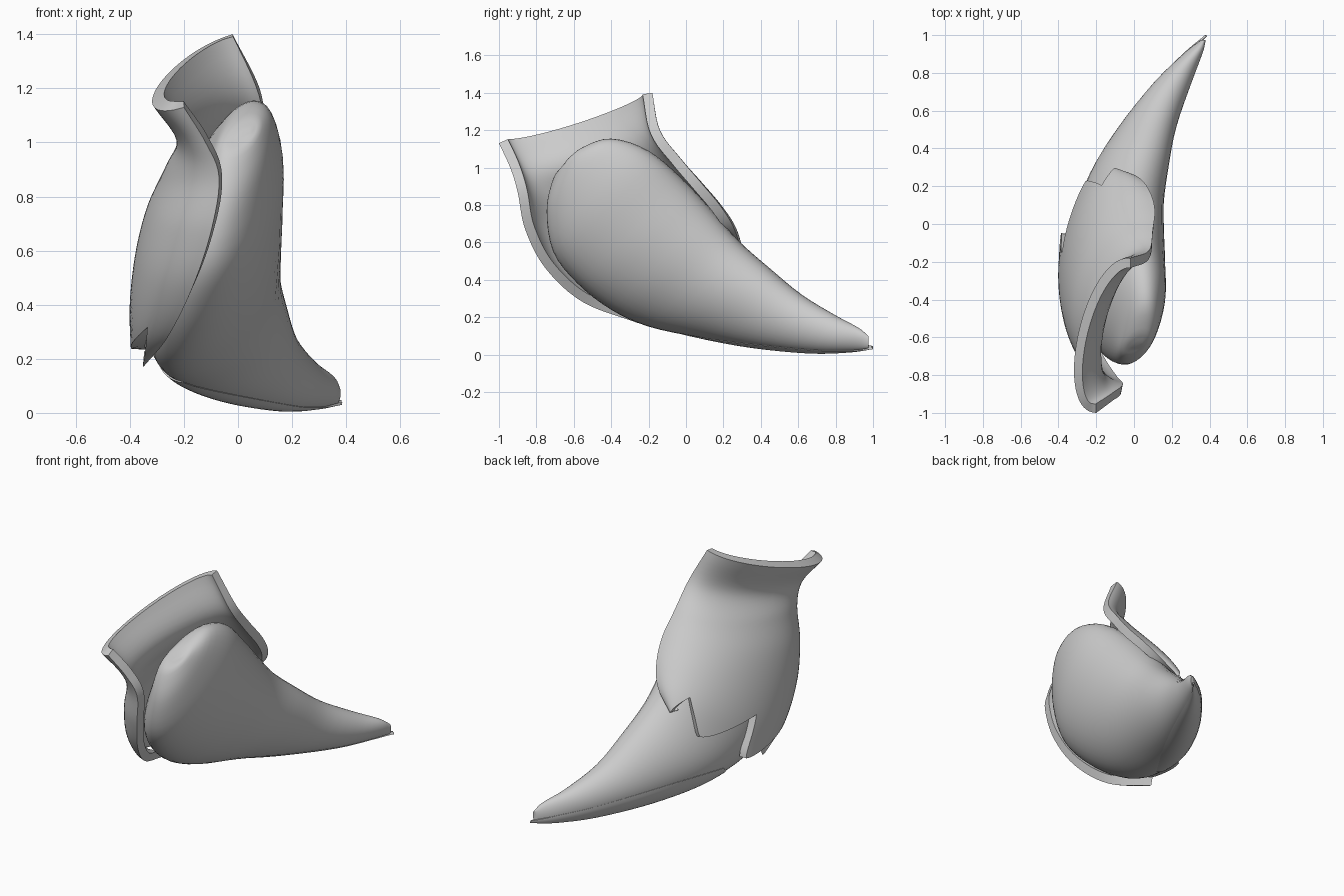
import bpy, math
from mathutils import Vector as V

if "Cube" in bpy.data.objects:
    bpy.data.objects.remove(bpy.data.objects["Cube"])


def spline(pts, v):
    """Catmull-Rom point on a list of vectors, v in 0..1"""
    n = len(pts) - 1
    f = min(max(v, 0), 1) * n
    i = min(int(f), n - 1)
    t = f - i
    b, c = pts[i], pts[i + 1]
    a = pts[i - 1] if i > 0 else b * 2 - c
    d = pts[i + 2] if i + 2 <= n else c * 2 - b
    return 0.5 * (2 * b + (c - a) * t + (2 * a - 5 * b + 4 * c - d) * t * t
                  + (3 * b - a - 3 * c + d) * t ** 3)


def surface(name, fn, rows, cols, closed=False, thick=0):
    verts, faces = [], []
    nc = cols if closed else cols + 1
    for i in range(rows + 1):
        for j in range(nc):
            verts.append(fn(i / rows, j / cols))
    for i in range(rows):
        for j in range(cols):
            k = (j + 1) % nc
            faces.append((i * nc + j, i * nc + k, (i + 1) * nc + k, (i + 1) * nc + j))
    if closed:
        faces += [tuple(range(nc))[::-1], tuple(range(rows * nc, (rows + 1) * nc))]
    me = bpy.data.meshes.new(name)
    me.from_pydata(verts, [], faces)
    ob = bpy.data.objects.new(name, me)
    bpy.context.collection.objects.link(ob)
    bpy.ops.object.select_all(action='DESELECT')
    ob.select_set(True)
    bpy.context.view_layer.objects.active = ob
    if thick:
        m = ob.modifiers.new("thickness", 'SOLIDIFY')
        m.thickness, m.offset = thick, -1
        bpy.ops.object.modifier_apply(modifier=m.name)
    bpy.ops.object.shade_smooth_by_angle(angle=math.radians(40))
    return ob


# Bud: upper point (x, y, z), lower point (x, y, z), half width
bud = [
    (.04, -.63, 1.05, .0, -.66, 1.01, .02),
    (.05, -.55, 1.11, -.03, -.71, .94, .07),
    (.06, -.40, 1.155, -.05, -.745, .77, .115),
    (.04, -.20, 1.09, -.10, -.71, .55, .175),
    (-.01, 0, .92, -.15, -.58, .38, .21),
    (-.02, .14, .77, -.19, -.40, .24, .215),
    (.0, .28, .61, -.20, -.20, .15, .205),
    (.05, .45, .46, -.14, .08, .09, .19),
    (.12, .62, .32, .0, .38, .04, .15),
    (.23, .80, .21, .17, .68, .012, .10),
    (.33, .92, .145, .29, .88, .018, .05),
    (.37, .975, .10, .365, .975, .035, .012)]
UP = [V(r[:3]) for r in bud]
LO = [V(r[3:6]) for r in bud]
HW = [V((r[6], 0, 0)) for r in bud]


def bud_point(v, a, grow=1.0):
    u, l = spline(UP, v), spline(LO, v)
    side = math.sin(a)
    if side > 0:  # fuller on the right side
        side *= 1 + .17 * math.sin(math.pi * v) ** 4
    return (u + l) / 2 + grow * ((u - l) / 2 * math.cos(a) + spline(HW, v) * side)


surface("bud", lambda v, t: bud_point(v, t * math.tau), 44, 40, closed=True)


# Overlapping petal on the lower left, narrow at its start and at the tip
def petal_point(v, t):
    w = math.sin(math.pi * (.06 + .84 * v)) ** .6
    a = math.pi * (1.17 + (t - .5) * .66 * w)
    edge = 1 - abs(2 * t - 1) ** 4
    p = bud_point(.6 + .4 * v, a, 1.01 + .06 * edge * math.sin(math.pi * min(v * .8 + .05, 1)))
    p += V((.02, .025, -.005)) * v ** 4
    p.z = max(p.z, 0)
    return p


surface("lower_petal", petal_point, 24, 14, thick=.01)

# Husk: front edge, left middle and rear edge of each row, top to bottom
FRONT = [V(p) for p in [(-.20, -1, 1.13), (-.12, -.94, 1.0), (-.07, -.90, .87),
                        (-.10, -.86, .67), (-.17, -.75, .46), (-.26, -.55, .28), (-.35, -.26, .17)]]
LEFT = [V(p) for p in [(-.295, -.58, 1.21), (-.20, -.50, 1.06), (-.255, -.41, .93),
                       (-.32, -.32, .79), (-.355, -.21, .64), (-.36, -.06, .49), (-.335, .10, .34)]]
REAR = [V(p) for p in [(-.02, -.18, 1.40), (.08, -.14, 1.20), (.10, -.03, 1.05),
                       (.11, .08, .92), (.08, .18, .80), (.02, .25, .69), (-.09, .29, .58)]]


def husk_point(v, t):
    # four pointed teeth along the lower edge, two of them at the side edges
    s, peak = (t * 3) % 1, 1 / 3
    notch = (s / peak if s < peak else (1 - s) / (1 - peak)) ** 1.4
    v *= 1 - .19 * notch
    a, m, b = spline(FRONT, v), spline(LEFT, v), spline(REAR, v)
    c = (a + b) / 2
    ang = math.pi * t
    return c + (a - b) / 2 * math.cos(ang) + (m - c) * math.sin(ang) ** .9


surface("husk", husk_point, 36, 54, thick=.053)
